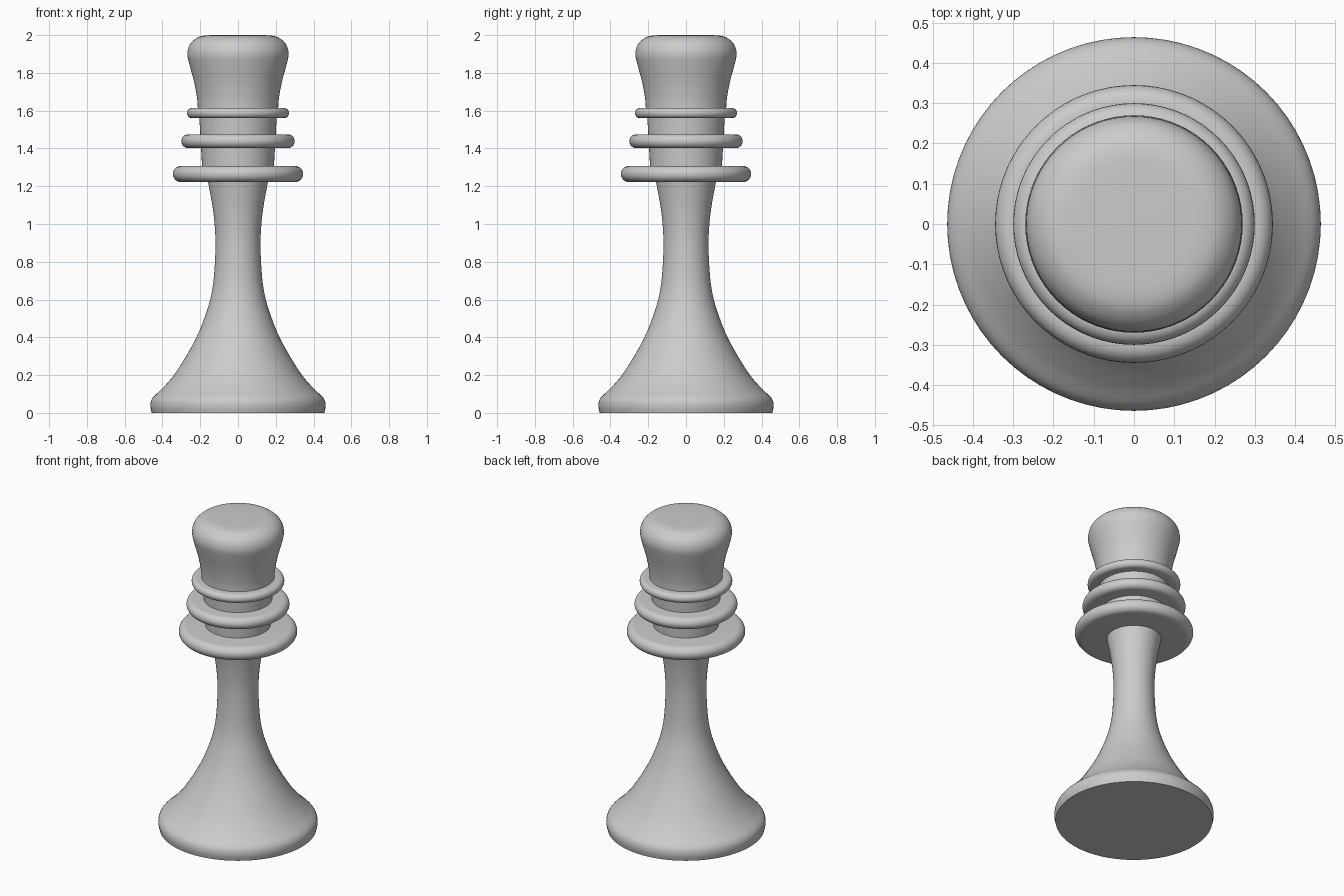
import bpy, bmesh, math
from mathutils import Vector

old = bpy.data.objects.get("Cube")
if old:
    bpy.data.objects.remove(old)

SIDES = 72

grey = bpy.data.materials.new("matte grey")
grey.use_nodes = True
grey.diffuse_color = (0.6, 0.6, 0.6, 1)
grey.node_tree.nodes["Principled BSDF"].inputs["Base Color"].default_value = (0.6, 0.6, 0.6, 1)


def smooth_path(points, steps=4):
    """Pass a soft curve through the given (radius, height) points."""
    pts = [Vector(p) for p in points]
    pts = [2 * pts[0] - pts[1]] + pts + [2 * pts[-1] - pts[-2]]
    path = []
    for a, b, c, d in zip(pts, pts[1:], pts[2:], pts[3:]):
        for i in range(steps):
            t = i / steps
            path.append(0.5 * (2 * b + (c - a) * t + (2 * a - 5 * b + 4 * c - d) * t ** 2
                               + (3 * b - a - 3 * c + d) * t ** 3))
    return path + [pts[-2]]


def lathe(name, profile):
    """Turn a profile round the z axis and close both ends."""
    bm = bmesh.new()
    rings = []
    for r, z in profile:
        angles = [math.tau * i / SIDES for i in range(SIDES)]
        rings.append([bm.verts.new((r * math.cos(a), r * math.sin(a), z)) for a in angles])
    for low, high in zip(rings, rings[1:]):
        for i in range(SIDES):
            j = (i + 1) % SIDES
            bm.faces.new((low[i], low[j], high[j], high[i]))
    bm.faces.new(rings[0][::-1])
    bm.faces.new(rings[-1])
    mesh = bpy.data.meshes.new(name)
    bm.to_mesh(mesh)
    bm.free()
    obj = bpy.data.objects.new(name, mesh)
    bpy.context.collection.objects.link(obj)
    mesh.materials.append(grey)
    bpy.ops.object.select_all(action='DESELECT')
    obj.select_set(True)
    bpy.context.view_layer.objects.active = obj
    bpy.ops.object.shade_smooth_by_angle(angle=math.radians(40))
    return obj


def collar(name, radius, bottom, top):
    """Flat disc with a fully rounded rim."""
    h = (top - bottom) / 2
    rim = [math.pi * (i / 12 - 0.5) for i in range(13)]
    lathe(name, [(radius - h + h * math.cos(a), bottom + h + h * math.sin(a)) for a in rim])


# Flared base and slender stem
lathe("base_and_stem", smooth_path([
    (0.457, 0), (0.464, 0.04), (0.452, 0.08), (0.40, 0.13), (0.325, 0.22), (0.225, 0.39),
    (0.165, 0.54), (0.135, 0.66), (0.122, 0.80), (0.12, 0.94), (0.133, 1.08), (0.16, 1.23)]))

# Neck running through the collars
lathe("neck", [(0.187, 1.25), (0.208, 1.62)])

# Three stacked collars
collar("lower_collar", 0.345, 1.222, 1.307)
collar("middle_collar", 0.30, 1.402, 1.475)
collar("upper_collar", 0.27, 1.56, 1.615)

# Flared head with a rounded crown
lathe("head", smooth_path([
    (0.212, 1.59), (0.216, 1.66), (0.232, 1.75), (0.256, 1.84), (0.268, 1.90),
    (0.255, 1.95), (0.22, 1.984), (0.18, 1.997), (0.13, 2.0)]))
